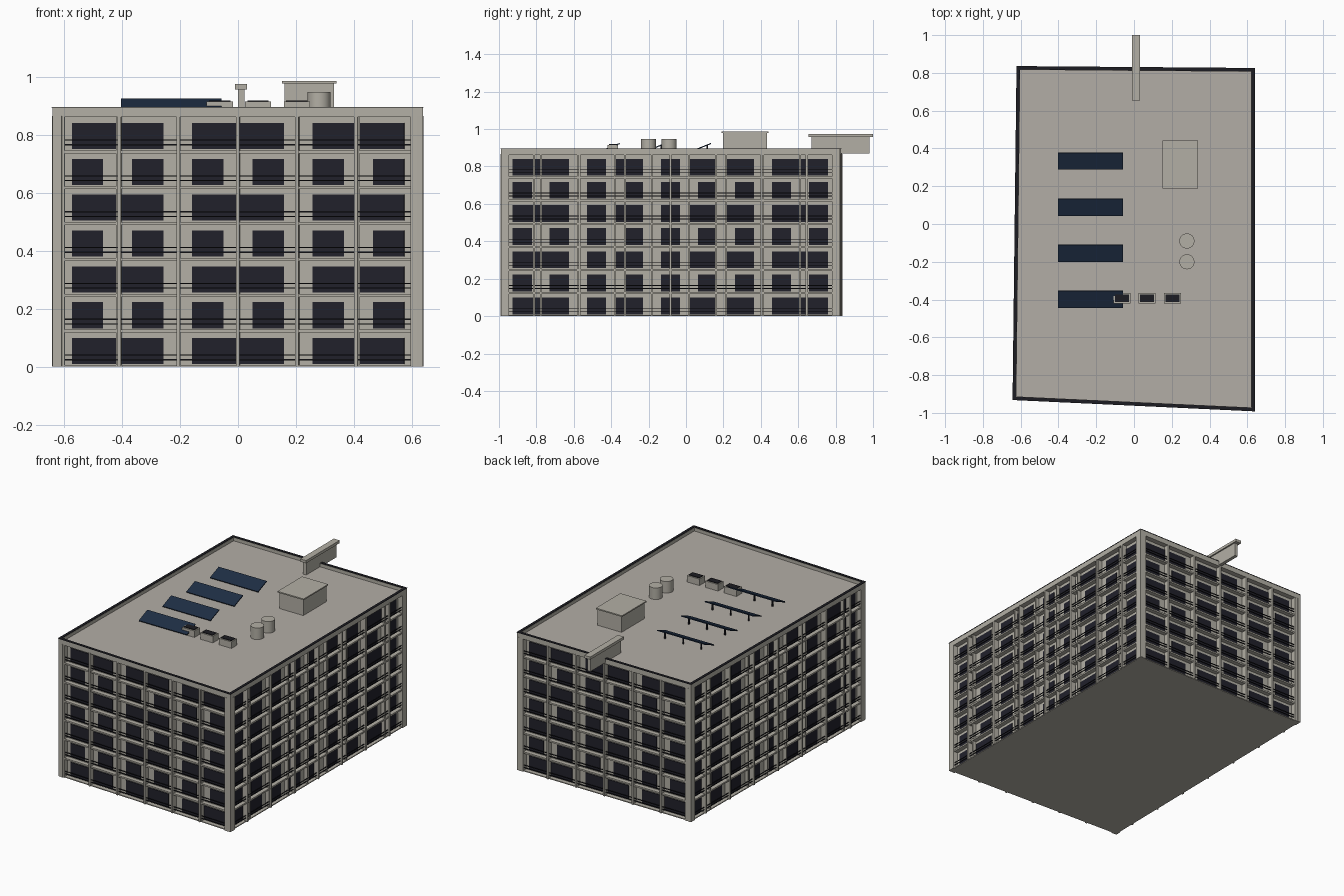
import bpy, bmesh, math
from mathutils import Vector, Matrix

cube = bpy.data.objects.get("Cube")
if cube:
    bpy.data.objects.remove(cube)


def material(name, rgb):
    m = bpy.data.materials.new(name)
    m.use_nodes = True
    m.diffuse_color = (*rgb, 1)
    bsdf = m.node_tree.nodes["Principled BSDF"]
    bsdf.inputs["Base Color"].default_value = (*rgb, 1)
    bsdf.inputs["Roughness"].default_value = 0.8
    return m


STONE = material("warm grey stone", (0.45, 0.43, 0.375))
ROOF = material("roof grey", (0.45, 0.42, 0.38))
GLASS = material("dark glass", (0.015, 0.015, 0.024))
RAIL = material("black metal", (0.012, 0.012, 0.016))
SOLAR = material("solar blue", (0.013, 0.027, 0.058))


def finish(bm, name, mat):
    bmesh.ops.recalc_face_normals(bm, faces=bm.faces)
    mesh = bpy.data.meshes.new(name)
    bm.to_mesh(mesh)
    bm.free()
    mesh.materials.append(mat)
    obj = bpy.data.objects.new(name, mesh)
    bpy.context.collection.objects.link(obj)
    return obj


def add_box(bm, lo, hi, frame=Matrix()):
    lo, hi = Vector(lo), Vector(hi)
    size = Matrix.Diagonal((*(hi - lo), 1))
    bmesh.ops.create_cube(bm, size=1, matrix=frame @ Matrix.Translation((lo + hi) / 2) @ size)


def box(name, lo, hi, mat, frame=Matrix()):
    bm = bmesh.new()
    add_box(bm, lo, hi, frame)
    return finish(bm, name, mat)


# Slightly skewed footprint, counter-clockwise from the front
FOOT = [Vector(p) for p in ((-0.643, -0.932), (0.64, -0.992), (0.64, 0.826), (-0.622, 0.836))]


def inset(d):
    lines = []
    for a, b in zip(FOOT, FOOT[1:] + FOOT[:1]):
        u = (b - a).normalized()
        lines.append((a + Vector((-u.y, u.x)) * d, u))
    out = []
    for (p, u), (q, v) in zip([lines[-1]] + lines[:-1], lines):
        w = q - p
        out.append(p + u * ((w.x * v.y - w.y * v.x) / (u.x * v.y - u.y * v.x)))
    return out


def prism(name, d, z0, z1, mat, hole=None):
    bm = bmesh.new()
    loop = lambda poly, z: [bm.verts.new((p.x, p.y, z)) for p in poly]
    lo, hi = loop(inset(d), z0), loop(inset(d), z1)
    n = len(lo)
    bands = [(lo, hi)]
    if hole is None:
        bm.faces.new(lo)
        bm.faces.new(hi)
    else:
        lo2, hi2 = loop(inset(hole), z0), loop(inset(hole), z1)
        bands += [(hi, hi2), (hi2, lo2), (lo2, lo)]
    for a, b in bands:
        for i in range(n):
            j = (i + 1) % n
            bm.faces.new((a[i], a[j], b[j], b[i]))
    return finish(bm, name, mat)


FLOORS, STEP, TOP = 7, 0.1237, 0.897
RECESS = 0.035

# Main body, floor slabs and roof edge
prism("base_slab", 0.008, 0, 0.006, STONE)
prism("inner_walls", RECESS, 0.003, 0.866, STONE)
prism("roof_deck", 0.015, 0.862, 0.873, ROOF)
prism("parapet", 0.002, 0.862, TOP - 0.003, STONE, 0.02)
prism("parapet_coping", 0, TOP - 0.003, TOP, RAIL, 0.018)
for f in range(1, FLOORS):
    prism(f"floor_slab_{f}", 0.007, f * STEP - 0.006, f * STEP + 0.004, STONE, RECESS + 0.005)

# Each facade: bay count, fin offsets from the middle, and which way wide windows reach
SHORT = (6, 0.2045, "RLRLRL")
LONG = (9, 0.243, "RL-L-LLRL")
for side, a, b, (bays, fin_step, reach) in zip(
        ("front", "right", "back", "left"), FOOT, FOOT[1:] + FOOT[:1],
        (SHORT, LONG, SHORT, LONG)):
    u = (b - a).normalized()
    length = (b - a).length
    # Local frame: x along the wall, y into the building, z up
    frame = Matrix(((u.x, -u.y, 0, a.x), (u.y, u.x, 0, a.y), (0, 0, 1, 0), (0, 0, 0, 1)))
    margin = 0.018
    pitch = (length - 2 * margin) / bays

    fins, walls, glass, rails = (bmesh.new() for _ in range(4))
    # Protruding fins and corner piers
    for k in range(-3, 4):
        s = length / 2 + k * fin_step
        add_box(fins, (s - 0.006, 0, 0), (s + 0.006, RECESS, 0.866), frame)
    for s in (0.002, length - 0.036):
        add_box(fins, (s, 0.002, 0), (s + 0.034, RECESS + 0.01, 0.866), frame)
    # Partitions between bays
    for i in range(1, bays):
        s = margin + i * pitch
        add_box(walls, (s - 0.004, 0.01, 0), (s + 0.004, RECESS, 0.866), frame)
    for f in range(FLOORS):
        z = f * STEP
        # Windows: wide on every other floor
        for i in range(bays):
            s = margin + i * pitch
            left, right = s + 0.24 * pitch, s + 0.76 * pitch
            if f % 2 == 0:
                left = s + 0.005 if reach[i] == "L" else left
                right = s + pitch - 0.005 if reach[i] == "R" else right
            add_box(glass, (left, RECESS - 0.004, z + 0.009),
                    (right, RECESS + 0.004, z + 0.099), frame)
        # Balcony rails
        for h in (0.024, 0.04):
            add_box(rails, (0.034, 0.009, z + h - 0.002),
                    (length - 0.034, 0.013, z + h + 0.002), frame)
    finish(fins, side + "_fins", STONE)
    finish(walls, side + "_partitions", STONE)
    finish(glass, side + "_windows", GLASS)
    finish(rails, side + "_railings", RAIL)

DECK = 0.87
# Stair house with a thin cap
box("stair_house", (0.16, 0.197, DECK), (0.332, 0.433, 0.978), STONE)
box("stair_house_cap", (0.152, 0.189, 0.978), (0.34, 0.441, 0.986), STONE)

# Beam reaching over the back edge
box("roof_beam", (0, 0.67, DECK), (0.022, 0.98, 0.957), STONE)
box("roof_beam_cap", (-0.011, 0.655, 0.957), (0.031, 1.0, 0.975), STONE)

# Water tanks
for i, y in enumerate((-0.09, -0.2)):
    bm = bmesh.new()
    bmesh.ops.create_cone(bm, cap_ends=True, segments=24, radius1=0.04, radius2=0.04,
                          depth=0.078, matrix=Matrix.Translation((0.28, y, 0.909)))
    tank = finish(bm, f"water_tank_{i + 1}", STONE)
    for p in tank.data.polygons:
        p.use_smooth = len(p.vertices) == 4

# Tilted solar panels on legs
for i in range(4):
    y = 0.333 - i * 0.244
    tilt = Matrix.Translation((-0.23, y, 0.905)) @ Matrix.Rotation(math.radians(22), 4, "X")
    box(f"solar_panel_{i + 1}", (-0.173, -0.048, -0.003), (0.173, 0.048, 0.003), SOLAR, tilt)
    legs = bmesh.new()
    for x in (-0.36, -0.23, -0.1):
        add_box(legs, (x - 0.004, y + 0.02, DECK), (x + 0.004, y + 0.028, 0.913))
    finish(legs, f"solar_legs_{i + 1}", RAIL)

# Air conditioning units with dark grilles
for i, x in enumerate((-0.063, 0.069, 0.203)):
    box(f"cooling_unit_{i + 1}", (x - 0.045, -0.421, DECK), (x + 0.045, -0.364, 0.915), STONE)
    box(f"cooling_grille_{i + 1}", (x - 0.037, -0.413, 0.914), (x + 0.037, -0.372, 0.919), RAIL)
